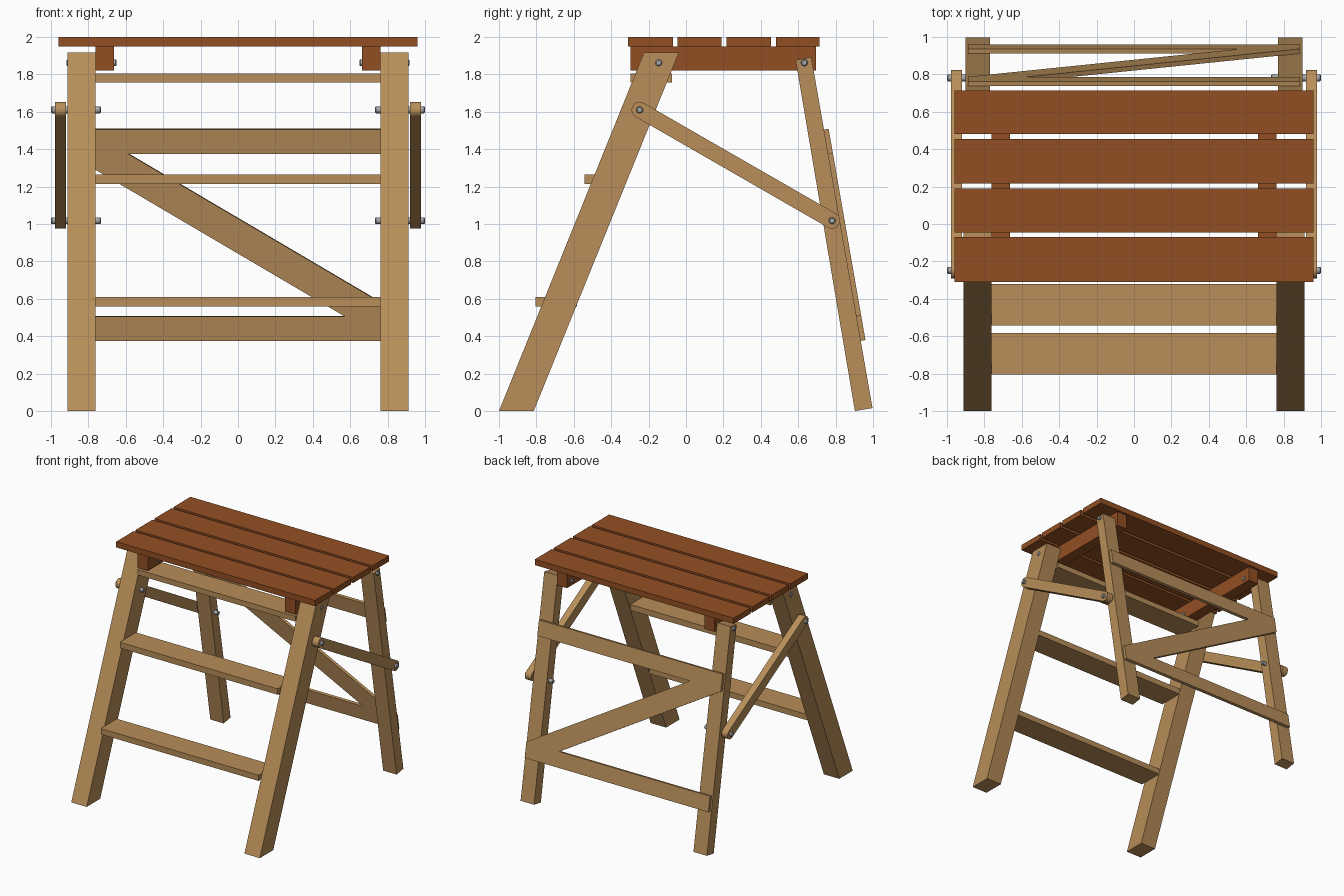
import bpy, bmesh, math
from mathutils import Vector, Matrix

if "Cube" in bpy.data.objects:
    bpy.data.objects.remove(bpy.data.objects["Cube"])


def material(name, rgb):
    m = bpy.data.materials.new(name)
    m.diffuse_color = (*rgb, 1)
    m.use_nodes = True
    m.node_tree.nodes["Principled BSDF"].inputs["Base Color"].default_value = m.diffuse_color
    return m


TAN = material("tan wood", (0.48, 0.27, 0.10))
RED = material("red brown wood", (0.29, 0.078, 0.017))
STEEL = material("grey steel", (0.38, 0.39, 0.41))


def finish(name, bm, mat):
    bmesh.ops.recalc_face_normals(bm, faces=bm.faces)
    me = bpy.data.meshes.new(name)
    bm.to_mesh(me)
    bm.free()
    me.materials.append(mat)
    ob = bpy.data.objects.new(name, me)
    bpy.context.collection.objects.link(ob)
    return ob


def prism(name, ring, offset, mat):
    """Solid made by sweeping a closed ring of points along an offset."""
    bm = bmesh.new()
    off = Vector(offset)
    a = [bm.verts.new(p) for p in ring]
    b = [bm.verts.new(Vector(p) + off) for p in ring]
    bm.faces.new(a)
    bm.faces.new(b)
    for i in range(len(a)):
        j = (i + 1) % len(a)
        bm.faces.new((a[i], a[j], b[j], b[i]))
    return finish(name, bm, mat)


def side_prism(name, yz, x0, x1, mat):
    return prism(name, [(x0, y, z) for y, z in yz], (x1 - x0, 0, 0), mat)


def board(name, x0, x1, y0, y1, z0, z1, mat):
    return side_prism(name, [(y0, z0), (y1, z0), (y1, z1), (y0, z1)], x0, x1, mat)


def bolt(name, x0, x1, y, z, r=0.018):
    bm = bmesh.new()
    bmesh.ops.create_cone(bm, cap_ends=True, segments=16, radius1=r, radius2=r,
                          depth=abs(x1 - x0),
                          matrix=Matrix.Translation(((x0 + x1) / 2, y, z))
                          @ Matrix.Rotation(math.pi / 2, 4, 'Y'))
    rims = [e for e in bm.edges if any(len(f.verts) > 4 for f in e.link_faces)]
    bmesh.ops.bevel(bm, geom=rims, offset=0.005, segments=1, affect='EDGES')
    return finish(name, bm, STEEL)


# Seat slats
for i, (y0, y1) in enumerate([(-0.31, -0.07), (-0.045, 0.19),
                              (0.217, 0.455), (0.482, 0.715)]):
    board(f"seat_slat_{i + 1}", -0.96, 0.96, y0, y1, 1.95, 2.0, RED)

# Steps between the front legs
for i, (y, z0, z1) in enumerate([(-0.805, 0.56, 0.61), (-0.543, 1.213, 1.264),
                                 (-0.297, 1.757, 1.804)]):
    board(f"step_{i + 1}", -0.762, 0.762, y, y + 0.223, z0, z1, TAN)

# Profile of the swing arm: a bar with round ends
P, Q, R = Vector((-0.248, 1.61)), Vector((0.781, 1.018)), 0.043
base = math.atan2(Q.y - P.y, Q.x - P.x)
arm = []
for centre, start in ((Q, base - math.pi / 2), (P, base + math.pi / 2)):
    for k in range(13):
        t = start + math.pi * k / 12
        arm.append((centre.x + R * math.cos(t), centre.y + R * math.sin(t)))

# Parts repeated on both sides
for side, s in (("left", -1), ("right", 1)):
    board(f"seat_cleat_{side}", s * 0.663, s * 0.762, -0.297, 0.695, 1.82, 1.95, RED)
    side_prism(f"front_leg_{side}",
               [(-1.0, 0), (-0.814, 0), (-0.038, 1.916), (-0.225, 1.916)],
               s * 0.762, s * 0.911, TAN)
    side_prism(f"rear_leg_{side}",
               [(0.903, 0), (0.997, 0.016), (0.67, 1.893), (0.586, 1.877)],
               s * 0.77, s * 0.9, TAN)
    side_prism(f"swing_arm_{side}", arm, s * 0.919, s * 0.979, TAN)
    for where, p in (("front", P), ("rear", Q)):
        bolt(f"arm_bolt_{where}_{side}", s * 0.732, s * 1.0, p.x, p.y)
    for where, y in (("front", -0.146), ("rear", 0.633)):
        bolt(f"seat_bolt_{where}_{side}", s * 0.65, s * 0.918, y, 1.862)

# Z-shaped bracing lying on the sloping back of the rear legs
W = 0.887
braces = {
    "upper_rear_brace": [(-W, 1.375), (W, 1.375), (W, 1.505), (-W, 1.505)],
    "lower_rear_brace": [(-W, 0.375), (W, 0.375), (W, 0.505), (-W, 0.505)],
    "diagonal_rear_brace": [(-W, 1.375), (-0.588, 1.375), (W, 0.507),
                            (W, 0.505), (0.572, 0.505), (-W, 1.363)],
}
for name, xz in braces.items():
    ring = [(x, 0.67 + (1.893 - z) * 0.1742, z) for x, z in xz]
    prism(name, ring, (0, 0.025, 0.0044), TAN)

# Smooth sides on the bolts only
for ob in bpy.data.objects:
    if "bolt" in ob.name:
        bpy.ops.object.select_all(action='DESELECT')
        ob.select_set(True)
        bpy.context.view_layer.objects.active = ob
        bpy.ops.object.shade_smooth_by_angle(angle=math.radians(35))
